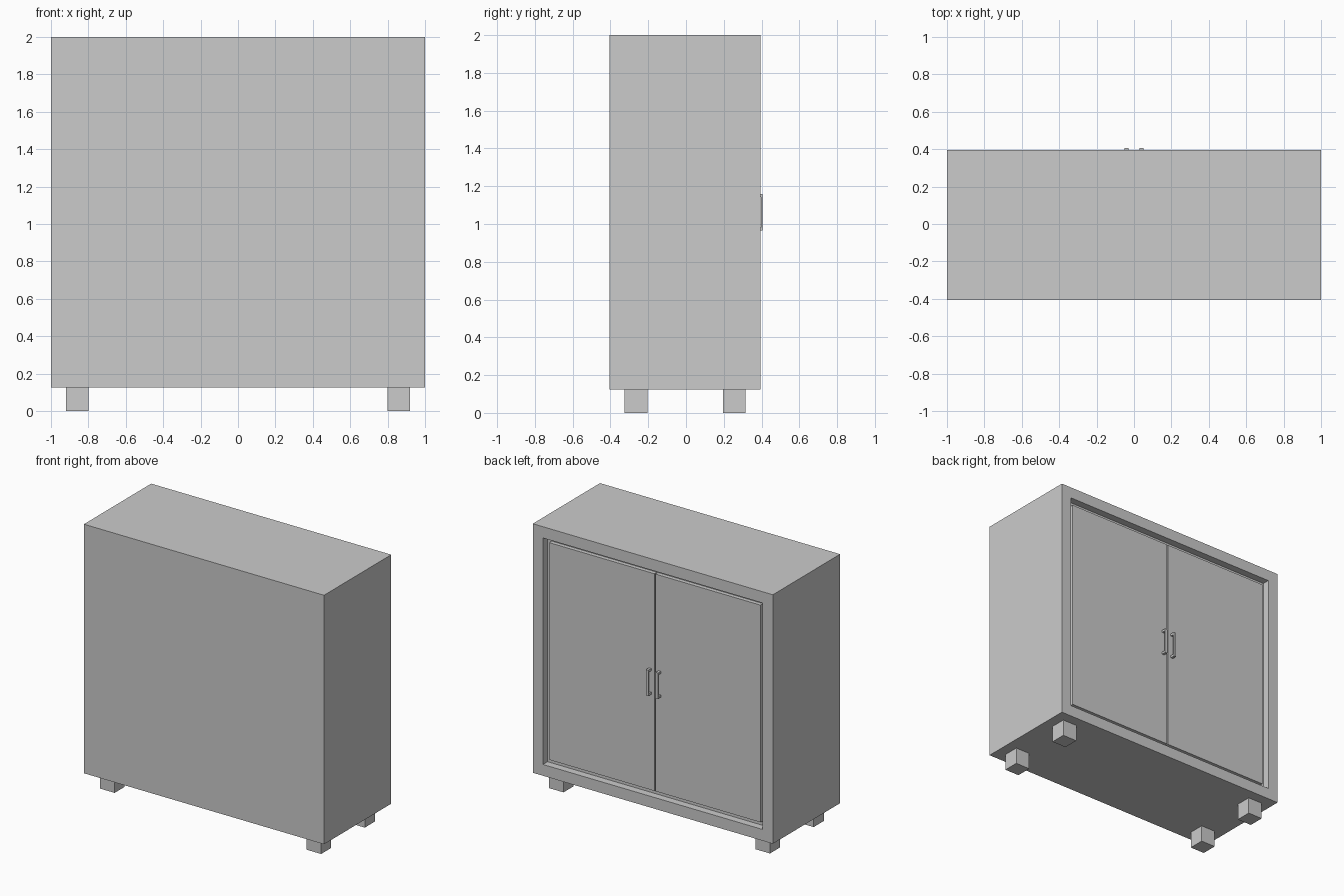
import bpy
import bmesh
from mathutils import Vector

cube = bpy.data.objects.get("Cube")
if cube:
    bpy.data.objects.remove(cube, do_unlink=True)

# Single flat colour
GREY = (0.6, 0.6, 0.6, 1.0)
grey = bpy.data.materials.new("light_grey")
grey.use_nodes = True
grey.diffuse_color = GREY
grey.node_tree.nodes["Principled BSDF"].inputs["Base Color"].default_value = GREY


def add_boxes(name, boxes):
    """One object made of boxes, each given as (low corner, high corner)."""
    bm = bmesh.new()
    for low, high in boxes:
        low, high = Vector(low), Vector(high)
        verts = bmesh.ops.create_cube(bm, size=1)["verts"]
        for v in verts:
            v.co = (low + high) / 2 + v.co * (high - low)
    return finish(name, bm)


def finish(name, bm):
    mesh = bpy.data.meshes.new(name)
    bm.to_mesh(mesh)
    bm.free()
    mesh.materials.append(grey)
    obj = bpy.data.objects.new(name, mesh)
    bpy.context.collection.objects.link(obj)
    return obj


FRONT, BACK = -0.405, 0.395
BOTTOM, TOP = 0.125, 2.0
BORDER = 0.12
DOOR_FACE = BACK - 0.025
DOOR_BACK = DOOR_FACE - 0.03

# Cabinet body: a box whose back face is inset and pushed in for the doors
bm = bmesh.new()
for v in bmesh.ops.create_cube(bm, size=1)["verts"]:
    v.co = Vector((v.co.x * 2, v.co.y * (BACK - FRONT) + (BACK + FRONT) / 2,
                   v.co.z * (TOP - BOTTOM) + (TOP + BOTTOM) / 2))
bm.normal_update()
opening = max(bm.faces, key=lambda f: f.normal.y)
bmesh.ops.inset_region(bm, faces=[opening], thickness=BORDER)
pushed = bmesh.ops.extrude_discrete_faces(bm, faces=[opening])["faces"][0]
for v in pushed.verts:
    v.co.y = DOOR_BACK
finish("cabinet_body", bm)

for side, s in (("left", 1), ("right", -1)):
    # Doors with a narrow gap between them
    x_in, x_out = sorted((s * 0.004, s * (1 - BORDER)))
    add_boxes(side + "_door", [((x_in, DOOR_BACK, BOTTOM + BORDER),
                                (x_out, DOOR_FACE, TOP - BORDER))])

    # Handles: a bar on two short posts
    a, b = sorted((s * 0.03, s * 0.05))
    add_boxes(side + "_handle", [
        ((a, 0.396, 0.965), (b, 0.405, 1.16)),
        ((a, DOOR_FACE, 0.965), (b, 0.396, 0.982)),
        ((a, DOOR_FACE, 1.143), (b, 0.396, 1.16)),
    ])

    # Square feet
    a, b = sorted((s * 0.8, s * 0.92))
    for end, y in (("front", -0.325), ("back", 0.195)):
        add_boxes(f"{end}_{side}_foot", [((a, y, 0), (b, y + 0.12, BOTTOM))])
